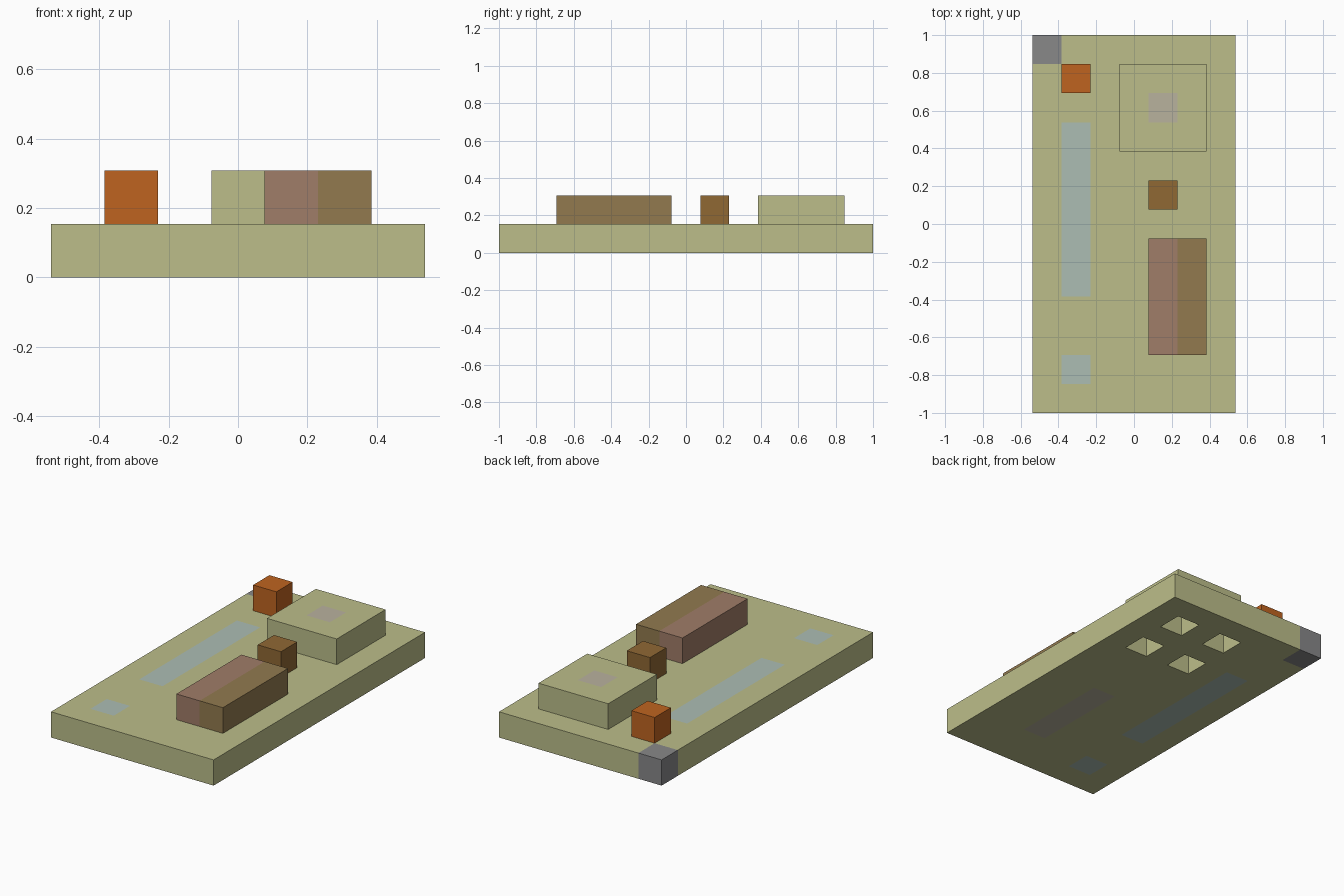
import bpy
import bmesh
from mathutils import Vector

if "Cube" in bpy.data.objects:
    bpy.data.objects.remove(bpy.data.objects["Cube"])

NX, NY = 7, 13      # plate size in cells
CELL = 2 / NY


def material(name, rgb):
    lin = [((c / 255 + 0.055) / 1.055) ** 2.4 for c in rgb] + [1]
    mat = bpy.data.materials.new(name)
    mat.use_nodes = True
    mat.diffuse_color = lin
    mat.node_tree.nodes["Principled BSDF"].inputs["Base Color"].default_value = lin
    return mat


sage = material("sage", (188, 190, 138))
grey = material("grey", (136, 136, 137))
orange = material("orange", (191, 100, 32))
pale_blue = material("pale blue", (172, 190, 180))
lilac = material("lilac grey", (185, 178, 158))
brown = material("brown", (144, 104, 52))
mauve = material("mauve", (160, 125, 104))
olive = material("olive brown", (146, 122, 79))


def block(name, cols, rows, layer, mats, paint=None, pits=()):
    """Box over half-open cell ranges; paint(col, row, normal) picks a material slot."""
    bm = bmesh.new()
    bmesh.ops.create_cube(bm, size=1)
    for v in bm.verts:
        v.co.x = cols[v.co.x > 0]
        v.co.y = rows[v.co.y > 0]
        v.co.z = layer + (v.co.z > 0)
    # Slice into cells so that single cells can be coloured or sunk
    if paint:
        for axis, span in ((Vector((1, 0, 0)), cols), (Vector((0, 1, 0)), rows)):
            for k in range(span[0] + 1, span[1]):
                bmesh.ops.bisect_plane(bm, geom=bm.verts[:] + bm.edges[:] + bm.faces[:],
                                       plane_co=axis * k, plane_no=axis)
        bm.normal_update()
        for f in bm.faces:
            c = f.calc_center_median() - f.normal * 0.25
            f.material_index = paint(int(c.x), int(c.y), f.normal)
    # Sink square pits into the underside
    sunk = []
    for f in bm.faces:
        c = f.calc_center_median()
        if f.normal.z < -0.5 and (int(c.x), int(c.y)) in pits:
            sunk.append(f)
    for f in sunk:
        new = bmesh.ops.extrude_discrete_faces(bm, faces=[f])["faces"][0]
        for v in new.verts:
            v.co.z += 0.98
    bmesh.ops.recalc_face_normals(bm, faces=bm.faces[:])
    for v in bm.verts:
        v.co = Vector((v.co.x - NX / 2, v.co.y - NY / 2, v.co.z)) * CELL
    mesh = bpy.data.meshes.new(name)
    bm.to_mesh(mesh)
    bm.free()
    for m in mats:
        mesh.materials.append(m)
    obj = bpy.data.objects.new(name, mesh)
    bpy.context.collection.objects.link(obj)
    return obj


# Ground plate: grey corner, blue strip and square, lilac strip underneath
def plate_paint(col, row, normal):
    if col == 0 and row == NY - 1:
        return 1
    if col == 1 and (row == 1 or 4 <= row <= 9):
        return 2
    if col == 4 and 2 <= row <= 5 and normal.z < -0.5:
        return 3
    return 0


block("ground_plate", (0, NX), (0, NY), 0, [sage, grey, pale_blue, lilac], plate_paint,
      pits=[(c, r) for c in (3, 5) for r in (9, 11)])

# Raised platform with a lilac centre on top
block("raised_platform", (3, 6), (9, 12), 1, [sage, lilac],
      lambda col, row, n: int(col == 4 and row == 10 and n.z > 0.5))

# Long block in two colours
block("long_block", (4, 6), (2, 6), 1, [mauve, olive], lambda col, row, n: int(col == 5))

# Small cubes
block("brown_cube", (4, 5), (7, 8), 1, [brown])
block("orange_cube", (1, 2), (11, 12), 1, [orange])
